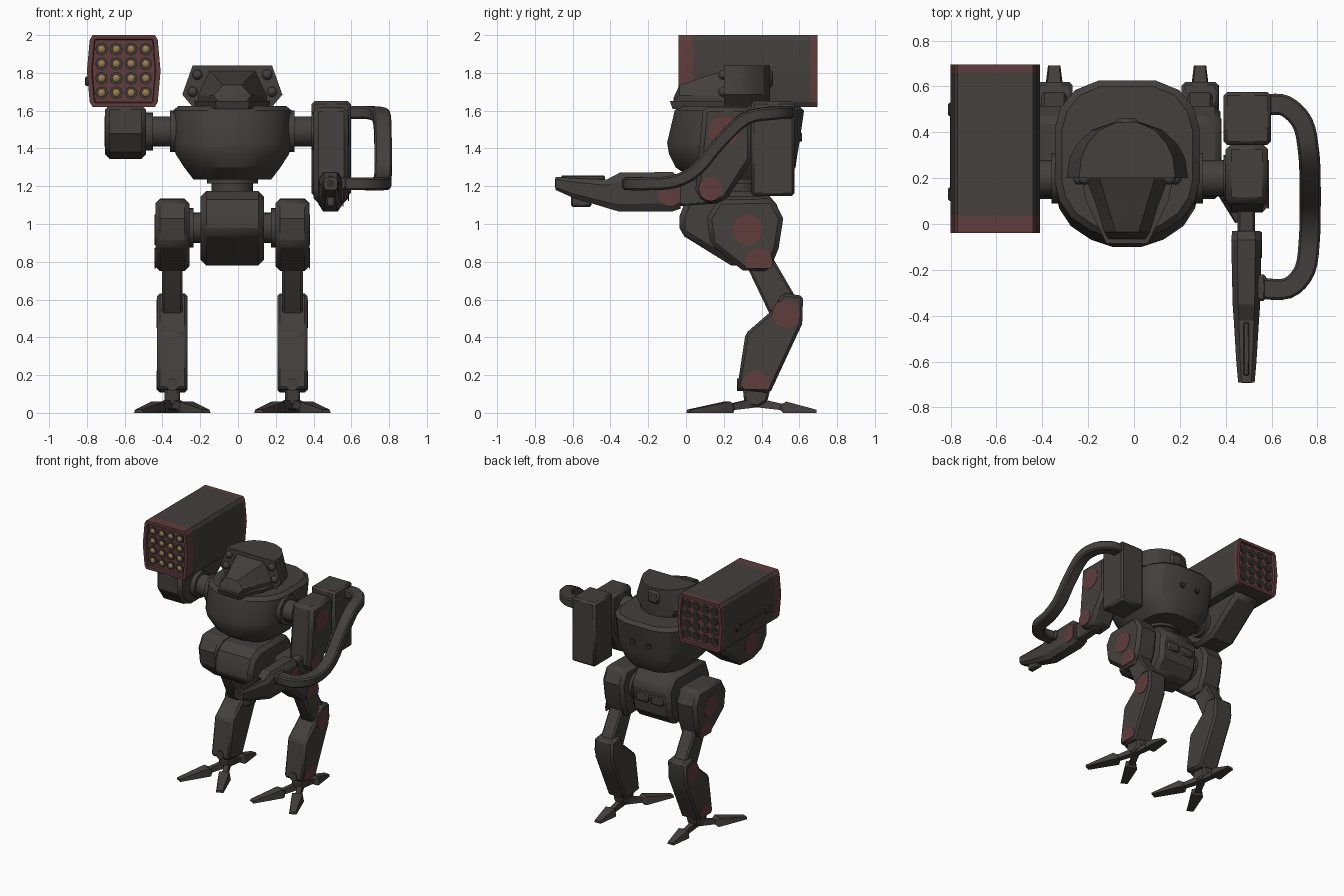
import bpy, bmesh, math
from mathutils import Vector, Matrix

if "Cube" in bpy.data.objects:
    bpy.data.objects.remove(bpy.data.objects["Cube"])

CX = -0.03  # centre line of the body


def material(name, r, g, b):
    m = bpy.data.materials.new(name)
    m.diffuse_color = (r, g, b, 1)
    m.use_nodes = True
    m.node_tree.nodes["Principled BSDF"].inputs["Base Color"].default_value = m.diffuse_color
    return m


DARK = material("dark armour", .056, .050, .047)
RED = material("dull red", .115, .045, .045)
GOLD = material("warhead ochre", .33, .205, .08)
BLACK = material("recess dark", .030, .027, .026)


def finish(name, bm, mats, bevel=0.0, rule=None):
    bmesh.ops.recalc_face_normals(bm, faces=bm.faces[:])
    if rule:
        for f in bm.faces:
            f.material_index = rule(f)
    me = bpy.data.meshes.new(name)
    bm.to_mesh(me)
    bm.free()
    for m in mats:
        me.materials.append(m)
    ob = bpy.data.objects.new(name, me)
    bpy.context.collection.objects.link(ob)
    if bevel:
        md = ob.modifiers.new("chamfer", 'BEVEL')
        md.width, md.segments, md.limit_method = bevel, 1, 'ANGLE'
        md.angle_limit = math.radians(40)
    return ob


def loft_bm(rings):
    bm = bmesh.new()
    vs = [[bm.verts.new(p) for p in r] for r in rings]
    n = len(vs[0])
    for a, b in zip(vs, vs[1:]):
        for i in range(n):
            bm.faces.new((a[i], a[(i + 1) % n], b[(i + 1) % n], b[i]))
    bm.faces.new(vs[0])
    bm.faces.new(vs[-1])
    return bm


def loft(name, rings, mat=DARK, bevel=0.0):
    return finish(name, loft_bm(rings), [mat], bevel)


def slab(name, profile, x0, x1, bevel=0.02, mat=DARK):
    """Side profile (y, z) extruded along x."""
    return loft(name, [[(x, y, z) for y, z in profile] for x in (x0, x1)], mat, bevel)


def box(name, x0, x1, y0, y1, z0, z1, bevel=0.0, mat=DARK):
    return slab(name, [(y0, z0), (y1, z0), (y1, z1), (y0, z1)], x0, x1, bevel, mat)


def rod(name, a, b, r, mat=DARK, n=24):
    a, b = Vector(a), Vector(b)
    d = b - a
    bm = bmesh.new()
    bmesh.ops.create_cone(bm, cap_ends=True, segments=n, radius1=r, radius2=r, depth=d.length,
                          matrix=Matrix.Translation((a + b) / 2) @ d.to_track_quat('Z', 'Y').to_matrix().to_4x4())
    return finish(name, bm, [mat])


def ball(name, c, r, mat):
    bm = bmesh.new()
    bmesh.ops.create_uvsphere(bm, u_segments=14, v_segments=8, radius=r, matrix=Matrix.Translation(c))
    return finish(name, bm, [mat])


def disc(name, x, y, z, r, ymax=9, zmin=-9):
    """Thin red joint plate facing sideways, cut off at ymax and zmin."""
    pts = [(y + r * math.cos(i * math.pi / 14), z + r * math.sin(i * math.pi / 14)) for i in range(28)]
    slab(name, [(min(a, ymax), max(b, zmin)) for a, b in pts], x - .003, x + .003, 0, RED)


def mirrored(half):
    return half + [(-x, y) for x, y in reversed(half)]


# Torso: rounded shell lofted upward
plan = mirrored([(.2, 0), (.5, .045), (.78, .13), (.94, .24), (1, .36), (1, .70), (.92, .83), (.72, .94), (.40, 1)])
levels = [(1.235, .205, .04, .54), (1.30, .255, -.055, .58), (1.37, .30, -.09, .59), (1.43, .315, -.10, .60),
          (1.60, .315, -.06, .625), (1.625, .285, -.035, .60)]
loft("torso", [[(CX + x * hx, y0 + y * (y1 - y0), z) for x, y in plan] for z, hx, y0, y1 in levels])
for s in (-1, 1):
    rod("torso_back_bolt", (CX + s * .07, .55, 1.46), (CX + s * .07, .615, 1.46), .023, BLACK, 12)

# Head: hood behind, tapering nose in front
hood = mirrored([(1, .20), (.95, .29), (.82, .35), (.58, .41), (.2, .445)])
loft("head_hood", [[(CX + x * hx, y, z) for x, y in hood] for z, hx in ((1.62, .21), (1.685, .265), (1.84, .21))])
nose = []
for y, wb, wm, zm, wt, zt in ((.26, .20, .21, 1.68, .13, 1.835), (.2, .18, .18, 1.68, .12, 1.81),
                              (.08, .13, .135, 1.68, .085, 1.775), (-.035, .09, .10, 1.68, .05, 1.735),
                              (-.065, .07, .08, 1.655, .04, 1.67)):
    nose.append([(CX + x, y, z) for x, z in mirrored([(wb, 1.615), (wm, zm), (wt, zt)])])
loft("head_nose", nose)
loft("head_collar", [[(CX + x * k, .18 + (y - .18) * k, z) for x, y in
                      mirrored([(.09, -.085), (.18, .1), (.21, .25), (.15, .4)])] for z, k in ((1.61, .95), (1.65, 1))])
box("head_rear_cap", CX - .05, CX + .05, .40, .46, 1.72, 1.82, .015)
for s in (-1, 1):
    for x, z in ((.185, 1.79), (.21, 1.70)):
        ball("head_bolt", (CX + s * x, .198, z), .027, DARK)

# Waist and hip block
rod("waist", (CX, .27, 1.15), (CX, .27, 1.25), .11)
rod("waist_ring", (CX, .27, 1.215), (CX, .27, 1.245), .135)
slab("hip_block", [(.0, 1.13), (.08, 1.175), (.42, 1.175), (.50, 1.08), (.48, .87), (.40, .78), (.24, .78),
                   (-.035, .95), (-.035, 1.04)], CX - .168, CX + .168, .03)
for s in (-1, 1):
    box("hip_back_panel", CX + s * .065 - .055, CX + s * .065 + .055, .46, .502, .95, 1.02, .01)

# Legs, both sides
hip = [(.17, 1.13), (.46, 1.135), (.515, 1.03), (.49, .87), (.44, .75), (.30, .755), (.13, .89), (.11, 1.03)]
thigh = [(.31, .80), (.38, .86), (.46, .82), (.60, .58), (.60, .47), (.52, .44), (.44, .53)]
shin = [(.51, .635), (.62, .62), (.615, .47), (.54, .31), (.445, .105), (.27, .125), (.315, .42), (.47, .555)]
for s in (-1, 1):
    side = "left_" if s < 0 else "right_"
    lx = CX + s * .318
    slab(side + "hip_pod", hip, lx - .09, lx + .09, .025)
    rod(side + "hip_axle", (CX + s * .15, .325, .98), (lx, .325, .98), .08)
    rod(side + "hip_flange", (CX + s * .205, .325, .98), (lx, .325, .98), .105)
    slab(side + "thigh", thigh, lx - .055, lx + .055, .012)
    slab(side + "shin", shin, lx - .08, lx + .08, .015)
    # Joint plates on the outer faces
    disc(side + "hip_disc", lx + s * .09, .325, .97, .08)
    disc(side + "thigh_disc", lx + s * .09, .385, .797, .075, zmin=.765)
    disc(side + "knee_disc", lx + s * .08, .53, .525, .075)
    disc(side + "ankle_disc", lx + s * .08, .37, .15, .072, zmin=.125)
    # Ankle and three toes
    slab(side + "ankle", [(.30, .14), (.45, .14), (.43, .06), (.38, .03), (.31, .04)], lx - .04, lx + .04, .012)
    rod(side + "ankle_pin", (lx, .27, .15), (lx, .33, .15), .033, DARK, 12)
    for tx, ty, ridge in ((-.178, .015, .17), (.178, .015, .17), (0, .69, .16)):
        d = Vector((tx, ty - .37, 0))
        length = d.length
        d.normalize()
        w = Vector((-d.y, d.x, 0))
        rings = []
        for t, hw, z0, z1 in ((.0, .024, .03, .08), (ridge - .03, .022, .015, .05), (ridge - .015, .042, .0, .05),
                              (ridge, .047, 0, .06), (length, .027, 0, .017)):
            c = Vector((lx, .37, 0)) + d * t
            rings.append([c + w * a * hw + Vector((0, 0, z)) for a, z in ((-1, z0), (1, z0), (.8, z1), (-.8, z1))])
        loft(side + "toe", rings)

# Shoulder axles
for s in (-1, 1):
    rod("shoulder_axle", (CX + s * .25, .2, 1.49), (CX + s * .5, .2, 1.49), .08)
    rod("shoulder_inner_flange", (CX + s * .27, .2, 1.49), (CX + s * .33, .2, 1.49), .11)
    rod("shoulder_outer_flange", (CX + s * .42, .2, 1.49), (CX + s * .47, .2, 1.49), .10)

# Missile arm pod
slab("missile_arm", [(-.02, 1.63), (-.02, 1.48), (.05, 1.38), (.15, 1.345), (.30, 1.35), (.60, 1.58), (.60, 1.63)],
     -.705, -.487, .03)
disc("missile_arm_disc", -.705, .2, 1.49, .08)

# Missile box with red ends and recessed faces
BX, BZ = -.605, 1.81
sect = mirrored([(.165, .19), (.18, .165), (.195, 0), (.18, -.165), (.165, -.19)])
bm = loft_bm([[(BX + x, y, BZ + z) for x, z in sect] for y in (-.04, .037, .66, .695)])
bmesh.ops.recalc_face_normals(bm, faces=bm.faces[:])
ends = [f for f in bm.faces if abs(f.normal.y) > .9]
bmesh.ops.inset_individual(bm, faces=ends, thickness=.025, depth=0)
bmesh.ops.inset_individual(bm, faces=ends, thickness=.004, depth=-.018)
finish("missile_box", bm, [DARK, RED], 0,
       lambda f: 0 if .04 < f.calc_center_median().y < .65 else 1)
for i in range(4):
    for j in range(4):
        x, z = BX + (i - 1.5) * .078, BZ + (j - 1.5) * .077
        rod("missile_socket", (x, -.03, z), (x, -.01, z), .034, DARK, 8)
        ball("missile_tip", (x, -.012, z), .028, GOLD)
        rod("exhaust_rim", (x, .67, z), (x, .686, z), .033, DARK, 8)
        rod("exhaust_hole", (x, .68, z), (x, .688, z), .025, BLACK, 8)
for y in (.13, .50):
    box("box_side_latch", -.81, -.79, y - .03, y + .03, 1.73, 1.78, .006)
box("box_side_rail", -.803, -.79, .16, .47, 1.745, 1.765)

# Gun arm: upper arm, rear ammunition box, elbow
slab("upper_arm", [(.09, 1.62), (.35, 1.62), (.35, 1.34), (.21, 1.12), (.09, 1.11), (.05, 1.18), (.075, 1.45)],
     .40, .585, .025)
box("ammo_box", .39, .597, .345, .575, 1.148, 1.65, .015)
disc("shoulder_disc", .585, .2, 1.49, .08)
disc("elbow_disc", .585, .13, 1.185, .063)
slab("elbow_link", [(.18, 1.24), (.18, 1.11), (-.10, 1.09), (-.10, 1.22), (.05, 1.24)], .452, .528, .01)

# Gun forearm, tapering to the muzzle
gun = [(-.03, .062, 1.08, 1.24), (-.07, .066, 1.067, 1.275), (-.35, .060, 1.065, 1.272), (-.42, .055, 1.085, 1.235),
       (-.60, .044, 1.14, 1.243), (-.69, .036, 1.18, 1.25)]
loft("gun_forearm", [[(.49 + x * hw, y, z0 + k * (z1 - z0)) for x, k in
                      mirrored([(.6, 0), (1, .2), (1, .8), (.6, 1)])] for y, hw, z0, z1 in gun])
rod("gun_muzzle", (.49, -.693, 1.215), (.49, -.6, 1.215), .022, BLACK, 12)
box("gun_lower_barrel", .465, .515, -.61, -.50, 1.09, 1.15, .01)
box("gun_top_rail", .478, .502, -.66, -.43, 1.235, 1.256, .004)
disc("gun_disc", .555, -.085, 1.155, .063, ymax=-.035)
box("hose_socket", .53, .575, -.335, -.22, 1.18, 1.25, .01)

# Flat ammunition hose from the box to the gun, swept along a smooth path
path = [Vector(p) for p in ((.58, .52, 1.59), (.66, .515, 1.59), (.735, .44, 1.585), (.762, .31, 1.555),
                            (.768, .17, 1.42), (.768, .06, 1.29), (.765, -.06, 1.225), (.745, -.20, 1.213),
                            (.67, -.28, 1.213), (.55, -.28, 1.213))]
pts = []
for i in range(len(path) - 1):
    p0, p1, p2, p3 = path[max(i - 1, 0)], path[i], path[i + 1], path[min(i + 2, len(path) - 1)]
    for k in range(4):
        t = k / 4
        pts.append(.5 * (2 * p1 + (p2 - p0) * t + (2 * p0 - 5 * p1 + 4 * p2 - p3) * t * t
                         + (3 * p1 - p0 - 3 * p2 + p3) * t ** 3))
pts.append(path[-1])
rings = []
for i, p in enumerate(pts):
    tan = (pts[min(i + 1, len(pts) - 1)] - pts[max(i - 1, 0)]).normalized()
    sd = tan.cross(Vector((0, 0, 1))).normalized()
    up = sd.cross(tan)
    rings.append([p + sd * a + up * b for a, b in mirrored([(.036, -.034), (.046, -.024), (.046, .024), (.036, .034)])])
loft("ammo_hose", rings)

# Smooth the round parts, keep the edges sharp
bpy.ops.object.select_all(action='DESELECT')
for ob in bpy.context.scene.objects:
    ob.select_set(True)
    bpy.context.view_layer.objects.active = ob
bpy.ops.object.shade_smooth_by_angle(angle=math.radians(25))
